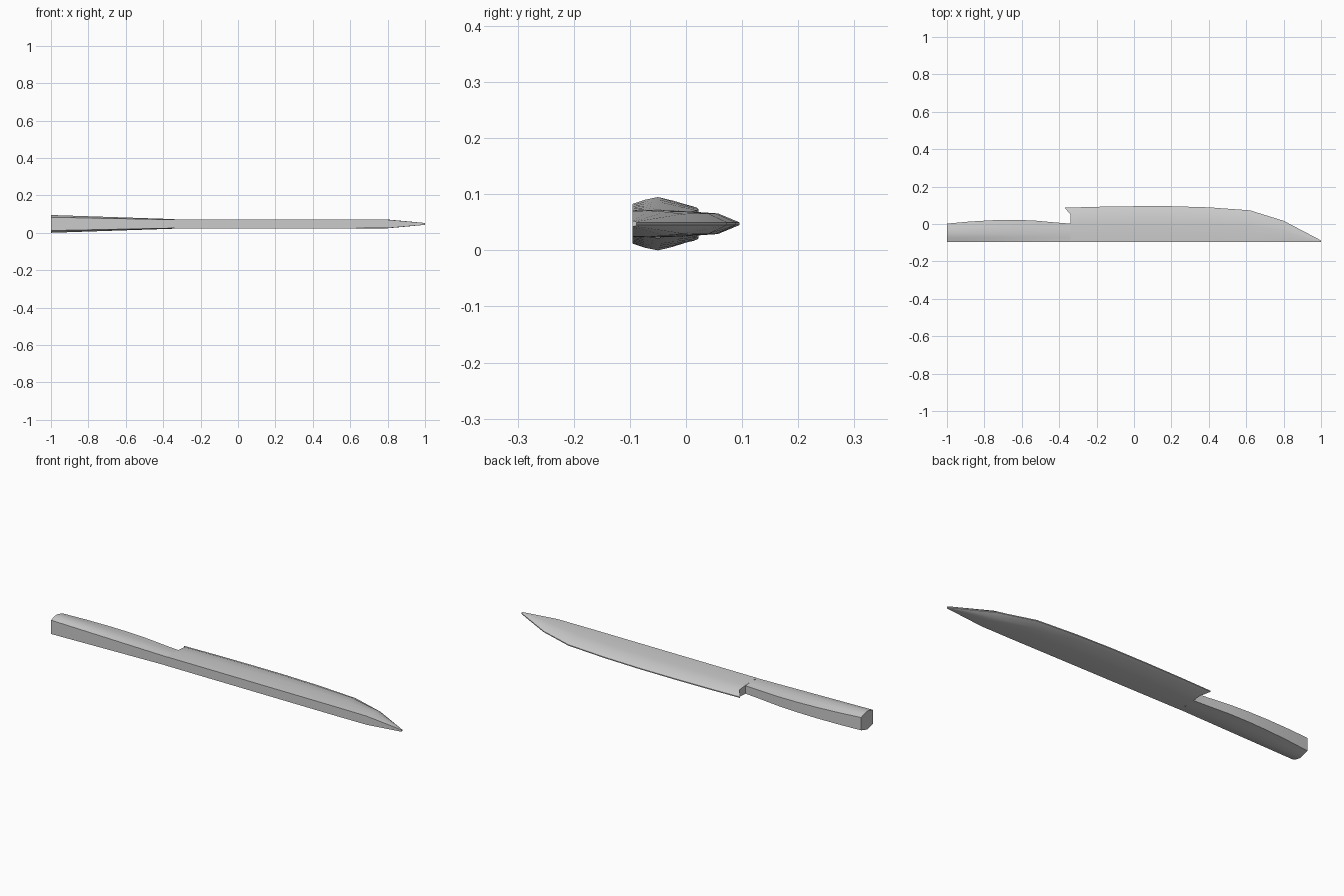
import bpy, bmesh, math

if "Cube" in bpy.data.objects:
    bpy.data.objects.remove(bpy.data.objects["Cube"])

MID = 0.0475      # centre plane of the knife lying flat
SPINE = -0.095    # straight back shared by blade and handle


def lerp(a, b, t):
    return a + (b - a) * t


def loft(name, stations, angle):
    """Skin half-sections [(x, y, half_z), ...] mirrored about the centre plane."""
    bm = bmesh.new()
    rings = []
    for pts in stations:
        up = [bm.verts.new((x, y, MID + h)) for x, y, h in pts]
        down = [bm.verts.new((x, y, MID - h)) for x, y, h in reversed(pts)]
        rings.append(up + down)
    for a, b in zip(rings, rings[1:]):
        n = len(a)
        for i in range(n):
            j = (i + 1) % n
            bm.faces.new((a[i], a[j], b[j], b[i]))
    return bm, rings


def finish(name, bm, angle):
    bmesh.ops.recalc_face_normals(bm, faces=bm.faces)
    mesh = bpy.data.meshes.new(name)
    bm.to_mesh(mesh)
    bm.free()
    obj = bpy.data.objects.new(name, mesh)
    bpy.context.collection.objects.link(obj)
    bpy.ops.object.select_all(action='DESELECT')
    obj.select_set(True)
    bpy.context.view_layer.objects.active = obj
    bpy.ops.object.shade_smooth_by_angle(angle=math.radians(angle))


# Blade: x, cutting edge y, half thickness at the spine
outline = [(-0.34, 0.087, 0.0245), (-0.2, 0.092, 0.0245), (0.0, 0.095, 0.0245),
           (0.2, 0.095, 0.0245), (0.4, 0.089, 0.0245), (0.62, 0.073, 0.0245),
           (0.8, 0.017, 0.0235), (1.0, -0.088, 0.005)]
sections = []
for i, (x, edge, t) in enumerate(outline):
    heel = -0.03 if i == 0 else 0.0     # heel point sweeps back over the handle
    at = lambda f: lerp(SPINE, edge, f)
    sections.append([(x, SPINE, t * 0.95), (x, at(0.25), t),
                     (x, at(0.52), t * 0.9), (x, at(0.8), t * 0.75),
                     (x + heel, edge, min(t * 0.5, 0.0025))])
bm, rings = loft("blade", sections, 30)
# Close the heel above the handle, and the tip
heel_ring = rings[0]
for i in (2, 3):
    bm.faces.new((heel_ring[i], heel_ring[i + 1], heel_ring[8 - i], heel_ring[9 - i]))
bm.faces.new(rings[-1])
finish("blade", bm, 30)

# Handle: x, belly y; thickness tapers evenly from butt to blade
belly = [(-1.0, 0.002), (-0.88, 0.013), (-0.76, 0.02), (-0.65, 0.022),
         (-0.54, 0.019), (-0.43, 0.009), (-0.34, 0.002)]
sections = []
for x, top in belly:
    t = (x + 1.0) / 0.66
    ridge = lerp(0.0475, 0.0255, t)
    sections.append([(x, SPINE, lerp(0.0355, 0.0225, t)),
                     (x, -0.073, ridge * 0.9), (x, -0.05, ridge),
                     (x, lerp(-0.05, top, 0.5), ridge * 0.87),
                     (x, top, lerp(0.033, 0.02, t))])
bm, rings = loft("handle", sections, 35)
bm.faces.new(rings[0])
finish("handle", bm, 35)
